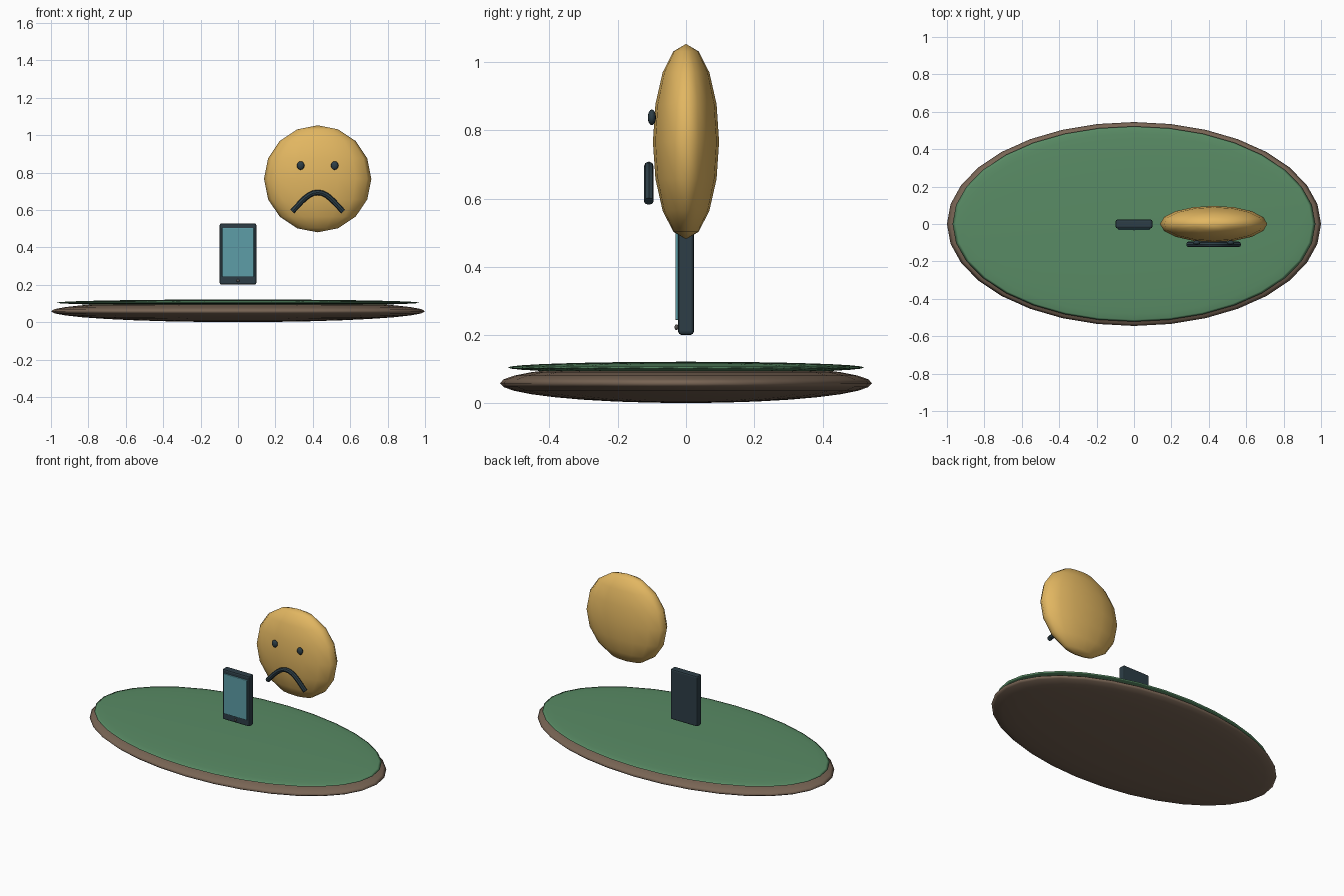
import bpy

if "Cube" in bpy.data.objects:
    bpy.data.objects.remove(bpy.data.objects["Cube"])


def mat(name, rgb):
    m = bpy.data.materials.new(name)
    m.diffuse_color = (*rgb, 1)
    m.use_nodes = True
    m.node_tree.nodes["Principled BSDF"].inputs["Base Color"].default_value = m.diffuse_color
    return m


GREEN = mat("grass green", (0.10, 0.26, 0.13))
BROWN = mat("earth brown", (0.19, 0.13, 0.09))
GOLD = mat("warm yellow", (0.76, 0.47, 0.12))
DARK = mat("dark slate", (0.026, 0.048, 0.062))
SCREEN = mat("screen blue", (0.11, 0.34, 0.39))
GREY = mat("button grey", (0.10, 0.09, 0.085))


def ellipsoid(name, loc, radii, material, segs, rings):
    bpy.ops.mesh.primitive_uv_sphere_add(segments=segs, ring_count=rings, radius=1, location=loc)
    o = bpy.context.object
    o.name = name
    o.scale = radii
    bpy.ops.object.transform_apply(location=False, rotation=False, scale=True)
    bpy.ops.object.shade_smooth()
    o.data.materials.append(material)
    return o


def box(name, loc, size, material, bevel):
    bpy.ops.mesh.primitive_cube_add(size=1, location=loc)
    o = bpy.context.object
    o.name = name
    o.scale = size
    bpy.ops.object.transform_apply(location=False, rotation=False, scale=True)
    o.data.materials.append(material)
    b = o.modifiers.new("bevel", 'BEVEL')
    b.width = bevel
    b.segments = 2
    return o


# oval island
ellipsoid("earth_base", (0, 0, 0.059), (1.0, 0.545, 0.058), BROWN, 32, 16)
ellipsoid("grass_top", (0, 0, 0.105), (0.97, 0.522, 0.017), GREEN, 32, 16)

# upright phone
box("phone_body", (0, 0, 0.365), (0.196, 0.046, 0.328), DARK, 0.009)
box("phone_screen", (0, -0.025, 0.374), (0.17, 0.012, 0.26), SCREEN, 0.003)
ellipsoid("home_button", (0, -0.028, 0.223), (0.008, 0.006, 0.008), GREY, 12, 8)

# sad face
FX, FZ = 0.426, 0.767
ellipsoid("face", (FX, 0, FZ), (0.287, 0.097, 0.286), GOLD, 16, 8)
for side, label in ((-1, "left"), (1, "right")):
    ellipsoid(label + "_eye", (FX + side * 0.091, -0.1, 0.838), (0.02, 0.012, 0.023), DARK, 12, 8)

# down-turned mouth swept along a curve
cu = bpy.data.curves.new("mouth", 'CURVE')
cu.dimensions = '3D'
cu.resolution_u = 6
cu.bevel_depth = 0.0145
cu.bevel_resolution = 2
cu.use_fill_caps = True
sp = cu.splines.new('BEZIER')
sp.bezier_points.add(2)
path = [  # x offset and z of left handle, point, right handle
    ((-0.19, 0.535), (-0.136, 0.592), (-0.082, 0.649)),
    ((-0.05, 0.694), (0.0, 0.694), (0.05, 0.694)),
    ((0.082, 0.649), (0.136, 0.592), (0.19, 0.535)),
]
for p, trio in zip(sp.bezier_points, path):
    p.handle_left_type = p.handle_right_type = 'FREE'
    p.handle_left, p.co, p.handle_right = [(FX + x, -0.109, z) for x, z in trio]
mouth = bpy.data.objects.new("mouth", cu)
bpy.context.collection.objects.link(mouth)
bpy.ops.object.select_all(action='DESELECT')
mouth.select_set(True)
bpy.context.view_layer.objects.active = mouth
cu.materials.append(DARK)
bpy.ops.object.convert(target='MESH')
bpy.ops.object.shade_smooth_by_angle()
